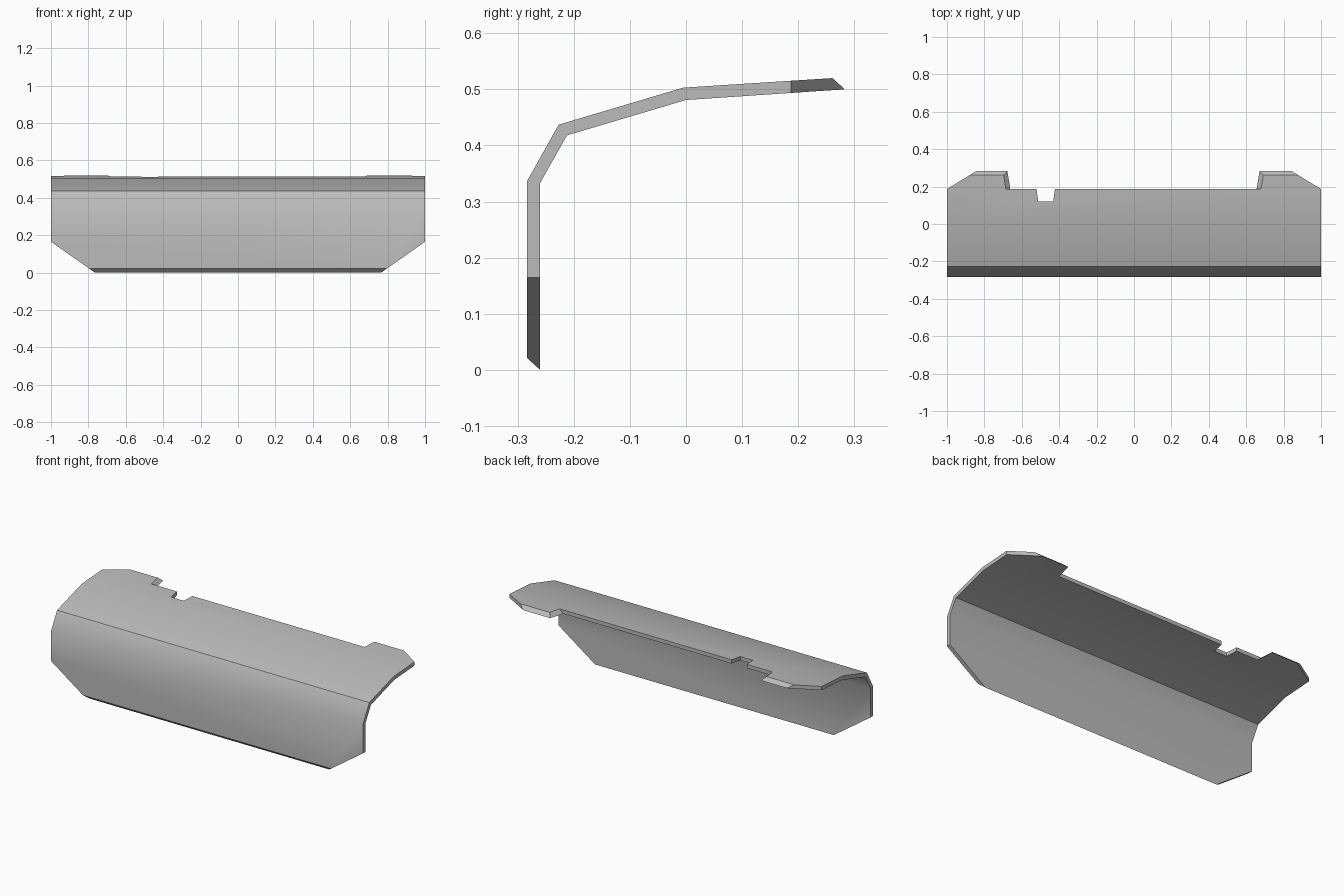
import bpy, bmesh, math
from mathutils import Vector

cube = bpy.data.objects.get("Cube")
if cube:
    bpy.data.objects.remove(cube, do_unlink=True)

# Plain grey metal
grey = bpy.data.materials.new("plain_grey")
grey.use_nodes = True
colour = (0.5, 0.5, 0.5, 1)
grey.diffuse_color = colour
grey.node_tree.nodes["Principled BSDF"].inputs["Base Color"].default_value = colour


def loft(name, ring_a, ring_b, trims=()):
    """Solid between two matching rings, trimmed by planes given as (point, outward normal)."""
    bm = bmesh.new()
    a = [bm.verts.new(p) for p in ring_a]
    b = [bm.verts.new(p) for p in ring_b]
    bm.faces.new(a)
    bm.faces.new(reversed(b))
    for i in range(len(a)):
        j = (i + 1) % len(a)
        bm.faces.new((a[j], a[i], b[i], b[j]))
    for point, normal in trims:
        cut = bmesh.ops.bisect_plane(
            bm, geom=bm.verts[:] + bm.edges[:] + bm.faces[:],
            plane_co=point, plane_no=Vector(normal).normalized(), clear_outer=True)
        edges = [e for e in cut["geom_cut"] if isinstance(e, bmesh.types.BMEdge)]
        bmesh.ops.holes_fill(bm, edges=edges, sides=0)
    bmesh.ops.recalc_face_normals(bm, faces=bm.faces[:])
    mesh = bpy.data.meshes.new(name)
    bm.to_mesh(mesh)
    bm.free()
    obj = bpy.data.objects.new(name, mesh)
    bpy.context.collection.objects.link(obj)
    return obj


# Bent plate: outer skin up and over, inner skin back down, as (y, z)
profile = [(-0.283, 0.021), (-0.283, 0.337), (-0.227, 0.437), (-0.005, 0.503),
           (0.261, 0.52), (0.283, 0.5),
           (0, 0.481), (-0.212, 0.418), (-0.26, 0.333), (-0.26, 0)]

# Clipped lower and rear corners on both ends
trims = []
for side in (-1, 1):
    trims.append(((side, 0, 0.165), (side * 0.165, 0, -0.235)))
    trims.append(((side, 0.187, 0), (side * 0.096, 0.157, 0)))

plate = loft("bent_plate", [(-1, y, z) for y, z in profile],
             [(1, y, z) for y, z in profile], trims)
plate.data.materials.append(grey)


def notch(name, left, right, front, back, taper, slope):
    """Cutter that widens towards the back by taper and upwards by slope."""
    rings = []
    for z in (0.4, 0.6):
        d = slope * (z - 0.495)
        rings.append([(left - d, front, z), (right + d, front, z),
                      (right + taper + d, back, z), (left - taper - d, back, z)])
    return loft(name, *rings)


# Long rear recess between the lugs, and the small off-centre notch
cutters = [notch("recess_cutter", -0.663, 0.657, 0.187, 0.387, 0.018, 1.1),
           notch("small_notch_cutter", -0.512, -0.432, 0.12, 0.24, 0.017, 0)]

bpy.ops.object.select_all(action="DESELECT")
plate.select_set(True)
bpy.context.view_layer.objects.active = plate
for cutter in cutters:
    cutter.hide_render = True
    mod = plate.modifiers.new(cutter.name, "BOOLEAN")
    mod.operation = "DIFFERENCE"
    mod.solver = "EXACT"
    mod.object = cutter
    bpy.ops.object.modifier_apply(modifier=mod.name)
    bpy.data.objects.remove(cutter, do_unlink=True)

# Soft bends, crisp front fold and edges
bpy.ops.object.shade_smooth_by_angle(angle=math.radians(35))
